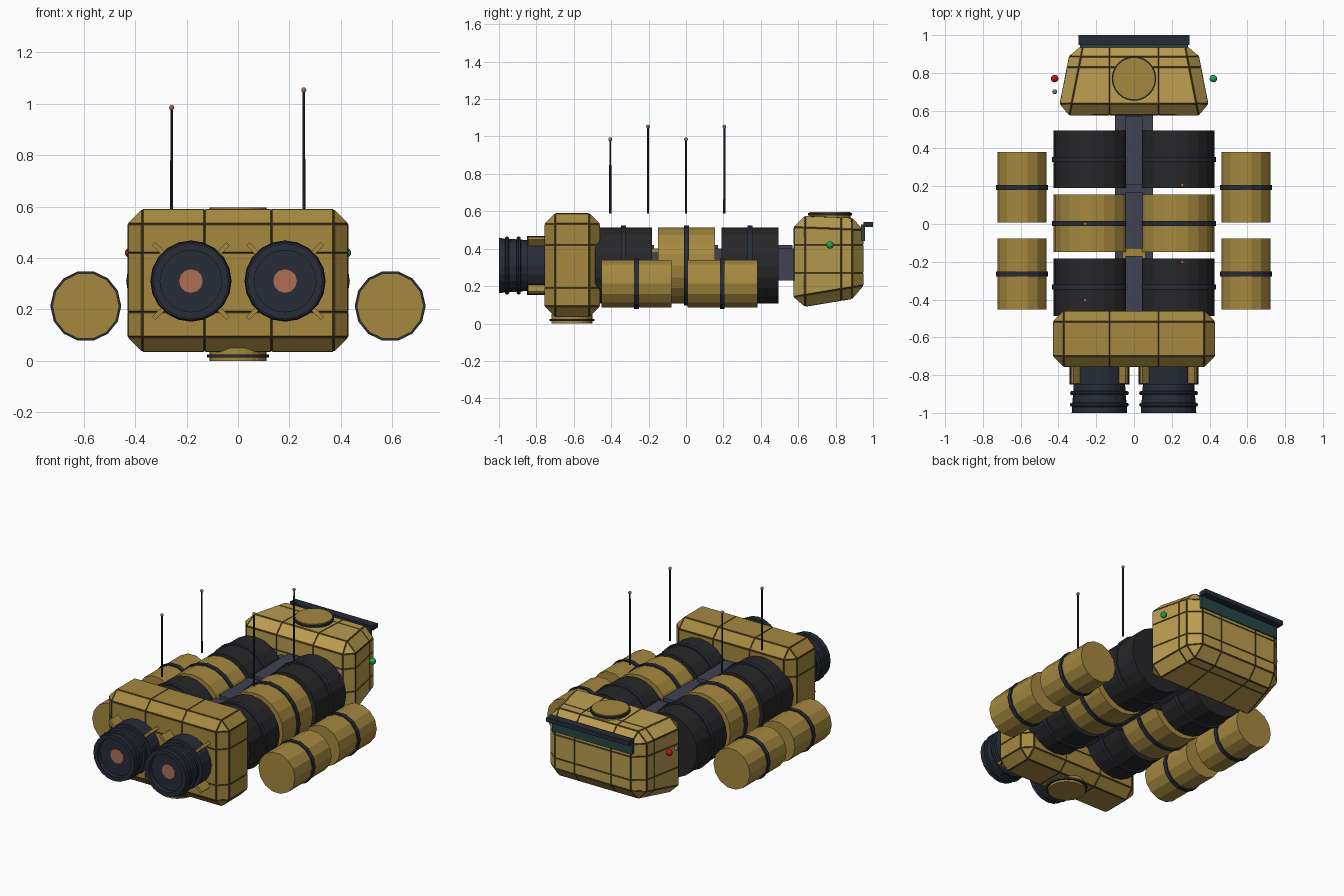
import bpy, bmesh, math
from mathutils import Vector, Matrix

if "Cube" in bpy.data.objects:
    bpy.data.objects.remove(bpy.data.objects["Cube"])

def material(name, rgb):
    m = bpy.data.materials.new(name)
    m.diffuse_color = (*rgb, 1)
    m.use_nodes = True
    m.node_tree.nodes["Principled BSDF"].inputs["Base Color"].default_value = m.diffuse_color
    return m

GOLD = material("gold", (0.38, 0.25, 0.05))
BRIGHT = material("bright_gold", (0.50, 0.34, 0.08))
SEAM = material("seam", (0.09, 0.06, 0.02))
DARK = material("charcoal", (0.02, 0.02, 0.022))
NAVY = material("navy", (0.02, 0.025, 0.038))
STEEL = material("steel", (0.05, 0.055, 0.085))
ORANGE = material("orange", (0.48, 0.10, 0.03))
PINK = material("copper", (0.42, 0.16, 0.09))
TEAL = material("teal_glass", (0.02, 0.06, 0.06))
RED = material("red", (0.5, 0.01, 0.01))
GREEN = material("green", (0.01, 0.4, 0.08))
GREY = material("grey", (0.2, 0.2, 0.23))

def finish(name, bm, *mats):
    me = bpy.data.meshes.new(name)
    bm.to_mesh(me)
    bm.free()
    ob = bpy.data.objects.new(name, me)
    bpy.context.collection.objects.link(ob)
    for m in mats:
        me.materials.append(m)
    return ob

def lathe(name, profile, centre, mat, axis='Y', sides=16, closed=False):
    """Revolve (radius, height) points about an axis; ends capped or loop closed."""
    bm = bmesh.new()
    rings = []
    for r, h in profile:
        ring = []
        for i in range(sides):
            a = 2 * math.pi * i / sides
            c, s = r * math.cos(a), r * math.sin(a)
            p = (c, h, s) if axis == 'Y' else (c, s, h)
            ring.append(bm.verts.new(Vector(p) + Vector(centre)))
        rings.append(ring)
    pairs = list(zip(rings, rings[1:]))
    if closed:
        pairs.append((rings[-1], rings[0]))
    else:
        bm.faces.new(rings[0])
        bm.faces.new(rings[-1])
    for a, b in pairs:
        for i in range(sides):
            j = (i + 1) % sides
            bm.faces.new((a[i], a[j], b[j], b[i]))
    bmesh.ops.recalc_face_normals(bm, faces=bm.faces)
    return finish(name, bm, mat)

def band(name, r, y, width, centre, sides):
    lathe(name, [(r, y - width / 2), (r, y + width / 2)], centre, NAVY, 'Y', sides)

def box(name, lo, hi, mat, matrix=None):
    bm = bmesh.new()
    bmesh.ops.create_cube(bm, size=1)
    lo, hi = Vector(lo), Vector(hi)
    for v in bm.verts:
        v.co = (lo + hi) / 2 + v.co * (hi - lo)
    if matrix:
        bm.transform(matrix)
    return finish(name, bm, mat)

def ball(name, centre, r, mat):
    bm = bmesh.new()
    bmesh.ops.create_uvsphere(bm, u_segments=12, v_segments=8, radius=r)
    bm.transform(Matrix.Translation(centre))
    return finish(name, bm, mat)

def panelled_hull(name, back, front, bevel, cuts, mat):
    """Tapered box (y, half width, z low, z high at each end), chamfered and split into panels."""
    bm = bmesh.new()
    bmesh.ops.create_cube(bm, size=2)
    for v in bm.verts:
        y, w, z0, z1 = back if v.co.y < 0 else front
        v.co = (v.co.x * w, y, z0 if v.co.z < 0 else z1)
    bmesh.ops.bevel(bm, geom=bm.edges[:], offset=bevel, segments=1, affect='EDGES')
    for axis, at in cuts:
        no = Vector((axis == 'x', axis == 'y', axis == 'z'))
        bmesh.ops.bisect_plane(bm, geom=bm.verts[:] + bm.edges[:] + bm.faces[:],
                               plane_co=no * at, plane_no=no)
    bmesh.ops.recalc_face_normals(bm, faces=bm.faces)
    panels = bm.faces[:]
    bmesh.ops.inset_individual(bm, faces=panels, thickness=0.005, depth=0.003)
    for f in bm.faces:
        f.material_index = 1
    for f in panels:
        f.material_index = 0
    return finish(name, bm, mat, SEAM)

# Engine block and cockpit hulls
panelled_hull("engine_block", (-0.754, 0.427, 0.038, 0.587), (-0.463, 0.427, 0.038, 0.587),
              0.055, [('x', -0.13), ('x', 0.13), ('z', 0.42), ('z', 0.19)], GOLD)
panelled_hull("cockpit", (0.578, 0.402, 0.083, 0.575), (0.946, 0.33, 0.143, 0.56),
              0.06, [('x', -0.13), ('x', 0.13), ('z', 0.42), ('z', 0.27), ('y', 0.83)], BRIGHT)

# Round hatches: cockpit roof and engine block belly
lathe("roof_hatch", [(0.11, 0.56), (0.11, 0.597)], (0, 0.77, 0), GOLD, 'Z', 24)
lathe("roof_hatch_ring", [(0.118, 0.578), (0.118, 0.59)], (0, 0.77, 0), NAVY, 'Z', 24)
lathe("belly_hatch", [(0.11, 0), (0.11, 0.05)], (0, -0.61, 0), GOLD, 'Z', 24)
lathe("belly_hatch_ring", [(0.12, 0.013), (0.12, 0.025)], (0, -0.61, 0), NAVY, 'Z', 24)

# Cockpit window and visor
box("window", (-0.285, 0.935, 0.44), (0.285, 0.956, 0.53), TEAL)
box("visor", (-0.295, 0.948, 0.515), (0.295, 1.0, 0.543), NAVY)

# Central spine with top plates
box("spine_front", (-0.1, 0.15, 0.23), (0.1, 0.583, 0.40), STEEL)
box("spine_rear", (-0.1, -0.48, 0.24), (0.1, 0.15, 0.38), STEEL)
box("spine_joint", (-0.06, -0.20, 0.26), (0.06, -0.13, 0.40), GOLD)
for i, (y0, y1) in enumerate([(0.21, 0.57), (-0.13, 0.17), (-0.47, -0.17)]):
    box(f"spine_plate_{i}", (-0.045, y0, 0.39), (0.045, y1, 0.42), STEEL)

for s, side in ((-1, "left"), (1, "right")):
    # Cargo drums along the spine
    for i, (y, mat) in enumerate([(0.342, DARK), (0.003, GOLD), (-0.334, DARK)]):
        c = (s * 0.222, 0, 0.31)
        lathe(f"{side}_drum_{i}", [(0.203, y - 0.152), (0.203, y + 0.152)], c, mat, 'Y', 20)
        band(f"{side}_drum_band_{i}", 0.213, y, 0.025, c, 20)
    # Outrigger tanks
    for i, y in enumerate((0.194, -0.265)):
        c = (s * 0.592, 0, 0.213)
        lathe(f"{side}_tank_{i}", [(0.13, y - 0.187), (0.13, y + 0.187)], c, GOLD, 'Y', 14)
        band(f"{side}_tank_band_{i}", 0.138, y, 0.026, c, 14)

    # Engine nozzle: hollow shell, ribs, glowing disc and plug
    c = (s * 0.183, 0, 0.31)
    lathe(f"{side}_nozzle", [(0.158, -0.74), (0.158, -0.85), (0.136, -0.85), (0.147, -1.0),
                             (0.12, -1.0), (0.12, -0.90), (0.12, -0.74)], c, NAVY, 'Y', 20, True)
    lathe(f"{side}_nozzle_glow", [(0.122, -0.90), (0.122, -0.88)], c, ORANGE, 'Y', 20)
    lathe(f"{side}_nozzle_plug", [(0.046, -0.97), (0.02, -0.895)], c, PINK, 'Y', 12)
    for i, y in enumerate((-0.895, -0.957)):
        lathe(f"{side}_nozzle_rib_{i}", [(0.138, y - 0.012), (0.152, y - 0.009), (0.156, y),
                                         (0.152, y + 0.009), (0.138, y + 0.012)], c, NAVY, 'Y', 20)
    # Radial struts around the nozzle
    for k in range(4):
        m = Matrix.Translation(c) @ Matrix.Rotation(math.radians(45 + 90 * k), 4, 'Y')
        box(f"{side}_nozzle_strut_{k}", (0.13, -0.845, -0.009), (0.205, -0.74, 0.009), GOLD, m)

# Antennas with ball tips
for i, (x, y, top) in enumerate([(-0.258, -0.405, 0.985), (0.256, -0.203, 1.053),
                                 (-0.258, 0.0, 0.985), (0.256, 0.205, 1.053)]):
    lathe(f"antenna_{i}", [(0.006, 0.588), (0.005, top)], (x, y, 0), NAVY, 'Z', 8)
    ball(f"antenna_tip_{i}", (x, y, top), 0.01, PINK)

# Navigation lights
ball("left_light", (-0.42, 0.77, 0.42), 0.02, RED)
ball("right_light", (0.42, 0.77, 0.42), 0.02, GREEN)
ball("sensor", (-0.42, 0.70, 0.42), 0.013, GREY)
